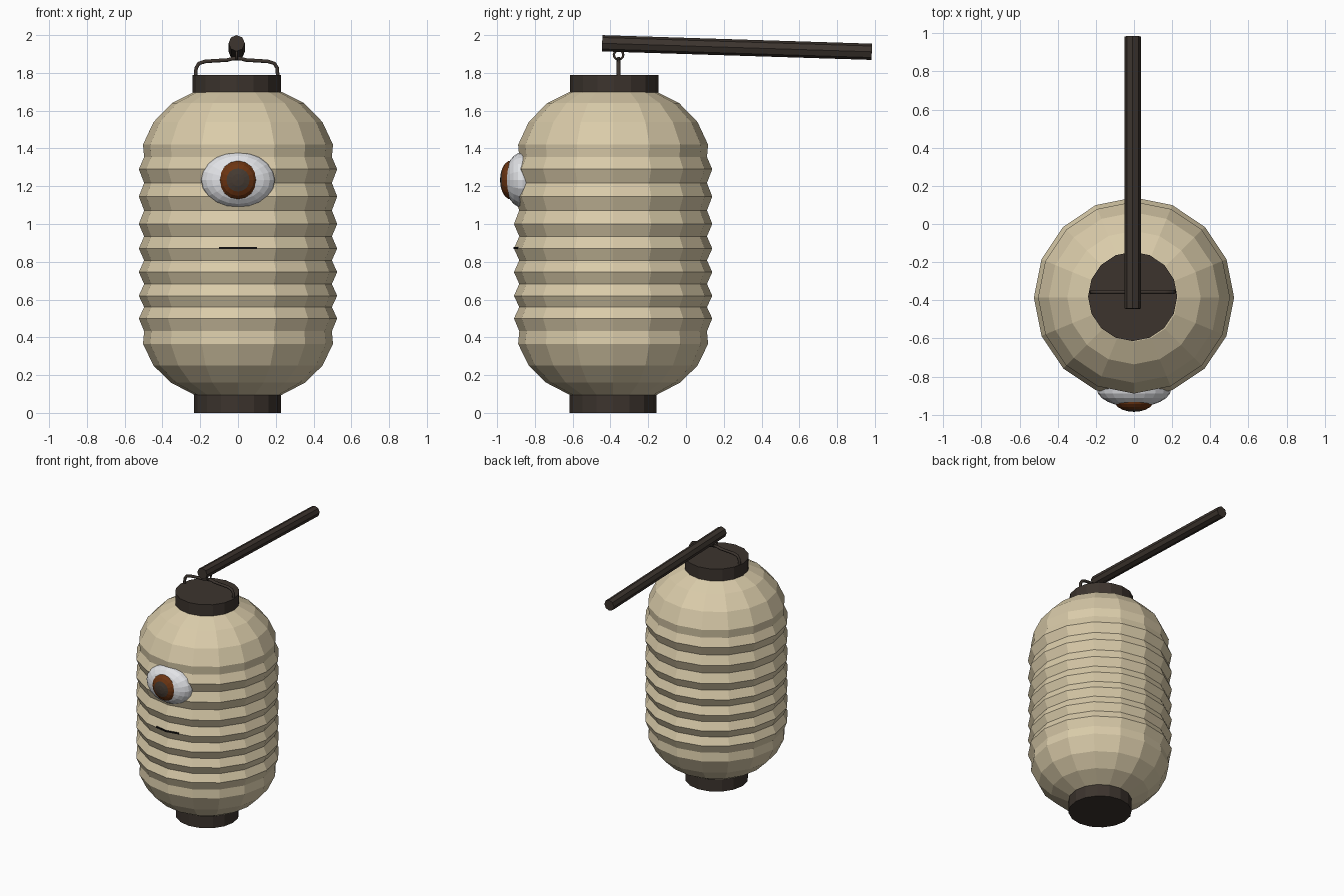
import bpy, bmesh, math
from mathutils import Vector, Matrix

if "Cube" in bpy.data.objects:
    bpy.data.objects.remove(bpy.data.objects["Cube"])


def material(name, rgb):
    m = bpy.data.materials.new(name)
    m.diffuse_color = (*rgb, 1)
    m.use_nodes = True
    m.node_tree.nodes["Principled BSDF"].inputs["Base Color"].default_value = m.diffuse_color
    return m


PAPER = material("paper_tan", (0.70, 0.60, 0.40))
WOOD = material("dark_wood", (0.045, 0.034, 0.027))
WHITE = material("eye_white", (0.78, 0.79, 0.82))
BROWN = material("iris_brown", (0.15, 0.035, 0.006))
PUPIL = material("pupil_dark", (0.06, 0.043, 0.032))
BLACK = material("slit_black", (0.006, 0.005, 0.005))

CY = -0.386  # lantern axis


def finish(name, bm, *mats):
    bmesh.ops.recalc_face_normals(bm, faces=bm.faces)
    me = bpy.data.meshes.new(name)
    bm.to_mesh(me)
    bm.free()
    for m in mats:
        me.materials.append(m)
    ob = bpy.data.objects.new(name, me)
    bpy.context.collection.objects.link(ob)
    return ob


def lathe(name, profile, mat, x=0.0, y=CY, sides=16):
    """Revolve (radius, z) points around a vertical axis and cap the ends."""
    bm = bmesh.new()
    rings = []
    for r, z in profile:
        rings.append([bm.verts.new((x + r * math.cos(2 * math.pi * i / sides),
                                    y + r * math.sin(2 * math.pi * i / sides), z))
                      for i in range(sides)])
    for a, b in zip(rings, rings[1:]):
        for i in range(sides):
            j = (i + 1) % sides
            bm.faces.new((a[i], a[j], b[j], b[i]))
    bm.faces.new(rings[0])
    bm.faces.new(rings[-1])
    return finish(name, bm, mat)


def ellipsoid(name, centre, radii, segs, rings, mats):
    """Sphere with its poles along y, stretched to the given radii."""
    bm = bmesh.new()
    bmesh.ops.create_uvsphere(bm, u_segments=segs, v_segments=rings, radius=1)
    bmesh.ops.rotate(bm, verts=bm.verts, matrix=Matrix.Rotation(math.pi / 2, 3, 'X'))
    bmesh.ops.scale(bm, vec=radii, verts=bm.verts)
    bmesh.ops.translate(bm, vec=centre, verts=bm.verts)
    return finish(name, bm, *mats)


def wire(name, points, radius, mat, cyclic=False):
    cu = bpy.data.curves.new(name, 'CURVE')
    cu.dimensions = '3D'
    cu.bevel_depth = radius
    cu.bevel_resolution = 1
    cu.use_fill_caps = True
    sp = cu.splines.new('POLY')
    sp.points.add(len(points) - 1)
    for p, co in zip(sp.points, points):
        p.co = (*co, 1)
    sp.use_cyclic_u = cyclic
    cu.materials.append(mat)
    ob = bpy.data.objects.new(name, cu)
    bpy.context.collection.objects.link(ob)
    return ob


# Ribbed paper body: rounded shoulders with a zigzag wall between them
profile = [(0.23, 0.095), (0.355, 0.16), (0.447, 0.25), (0.503, 0.365)]
peaks = [0.365, 0.50, 0.62, 0.745, 0.87, 1.00, 1.145, 1.29, 1.42]
for a, b in zip(peaks, peaks[1:]):
    profile.append((0.497, (a + b) / 2))
    profile.append((0.503 if b == peaks[-1] else 0.525, b))
profile += [(0.447, 1.54), (0.35, 1.64), (0.23, 1.70)]
lathe("paper_body", profile, PAPER)

# Wooden end caps
lathe("top_cap", [(0.234, 1.693), (0.234, 1.79)], WOOD, x=-0.007, y=-0.38)
lathe("bottom_cap", [(0.23, 0.0), (0.23, 0.10)], WOOD, x=-0.002, y=-0.386)

# Closed mouth slit, a thin plate following the front rib
bm = bmesh.new()
cols = []
for x, y in ((-0.1, -0.894), (0, -0.914), (0.1, -0.894)):
    cols.append([bm.verts.new((x, y + d, 0.873 + h))
                 for d, h in ((0, -0.006), (0, 0.006), (0.009, 0.006), (0.009, -0.006))])
for a, b in zip(cols, cols[1:]):
    for i in range(4):
        j = (i + 1) % 4
        bm.faces.new((a[i], a[j], b[j], b[i]))
bm.faces.new(cols[0])
bm.faces.new(cols[-1])
finish("mouth_slit", bm, BLACK)

# Single bulging eye
ellipsoid("eyeball", (0, -0.865, 1.233), (0.195, 0.095, 0.147), 20, 12, [WHITE])
iris = ellipsoid("iris", (0, -0.925, 1.233), (0.104, 0.06, 0.104), 16, 10, [BROWN, PUPIL])
for f in iris.data.polygons:
    if f.center.y < -0.925 and math.hypot(f.center.x, f.center.z - 1.233) < 0.06:
        f.material_index = 1

# Bent wire handle
half = [(0.217, 1.78), (0.215, 1.825), (0.20, 1.85), (0.165, 1.861), (0.05, 1.868), (0.02, 1.876)]
HY = -0.357
path = [(-x - 0.007, HY, z) for x, z in half] + [(x - 0.007, HY, z) for x, z in reversed(half)]
wire("wire_handle", path, 0.011, WOOD)

# Hanging ring between handle and pole
ring = [(-0.007, HY + 0.025 * math.cos(t * math.pi / 6), 1.896 + 0.025 * math.sin(t * math.pi / 6))
        for t in range(12)]
wire("hanging_ring", ring, 0.007, WOOD, cyclic=True)

# Carrying pole, sloping slightly down to the back
a, b = Vector((-0.007, -0.444, 1.957)), Vector((-0.007, 0.984, 1.912))
bm = bmesh.new()
bmesh.ops.create_cone(bm, cap_ends=True, segments=8, radius1=0.043, radius2=0.043,
                      depth=(b - a).length)
rot = (b - a).to_track_quat('Z', 'Y').to_matrix().to_4x4()
bmesh.ops.transform(bm, matrix=Matrix.Translation((a + b) / 2) @ rot, verts=bm.verts)
finish("carrying_pole", bm, WOOD)
